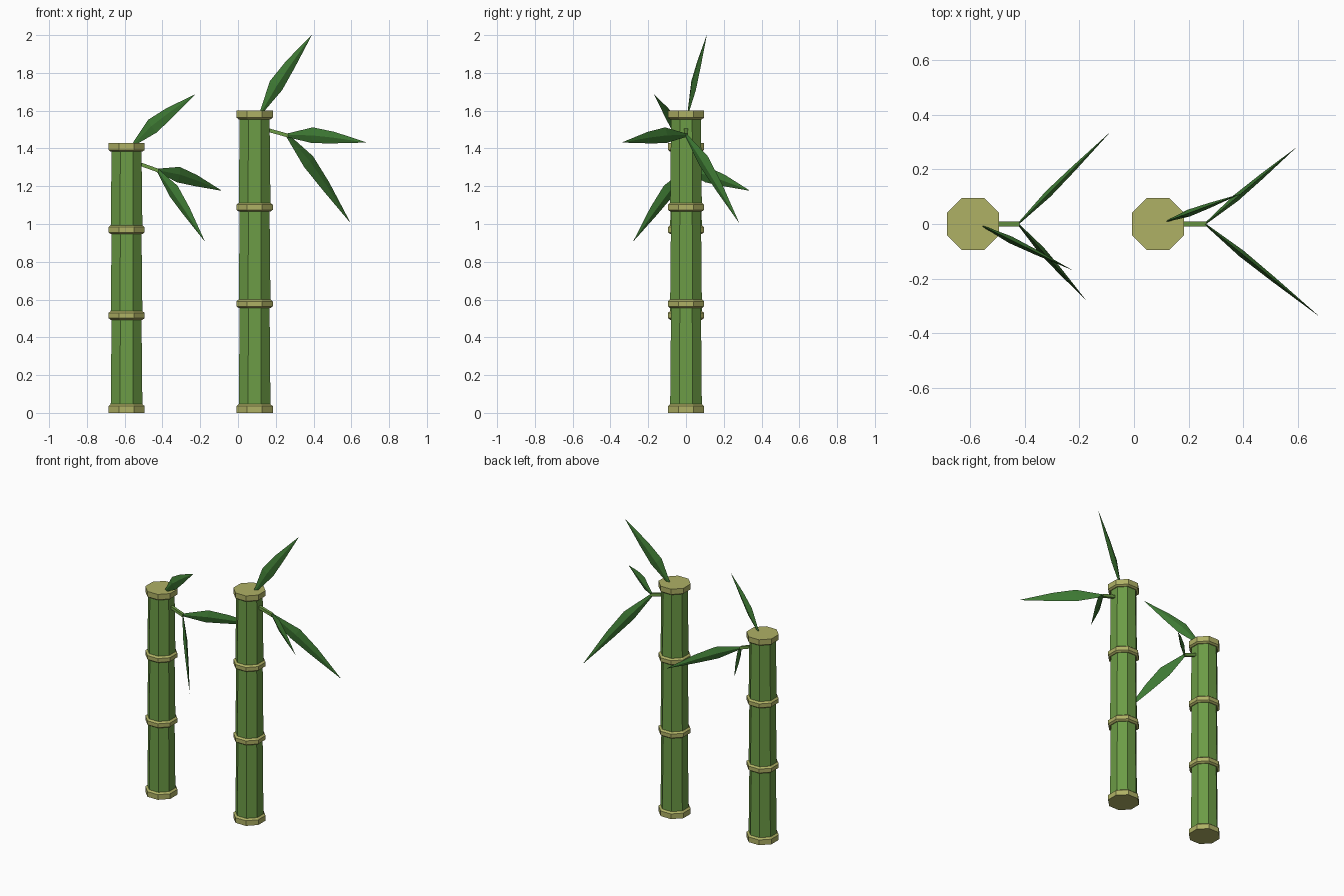
import bpy, bmesh, math
from mathutils import Vector

if "Cube" in bpy.data.objects:
    bpy.data.objects.remove(bpy.data.objects["Cube"])


def material(name, color):
    m = bpy.data.materials.new(name)
    m.diffuse_color = (*color, 1)
    m.use_nodes = True
    m.node_tree.nodes["Principled BSDF"].inputs["Base Color"].default_value = m.diffuse_color
    return m


GREEN = material("stalk_green", (0.15, 0.33, 0.06))
RING = material("ring_tan", (0.43, 0.44, 0.13))
LEAF = material("leaf_green", (0.05, 0.2, 0.035))


def build(name, rows, mat):
    """Skin a list of equal-length cross-sections and cap both ends."""
    bm = bmesh.new()
    loops = [[bm.verts.new(p) for p in row] for row in rows]
    n = len(loops[0])
    for a, b in zip(loops, loops[1:]):
        for i in range(n):
            j = (i + 1) % n
            bm.faces.new((a[i], a[j], b[j], b[i]))
    bm.faces.new(loops[0])
    bm.faces.new(loops[-1])
    bmesh.ops.remove_doubles(bm, verts=bm.verts, dist=1e-5)
    bmesh.ops.recalc_face_normals(bm, faces=bm.faces)
    me = bpy.data.meshes.new(name)
    bm.to_mesh(me)
    bm.free()
    me.materials.append(mat)
    ob = bpy.data.objects.new(name, me)
    bpy.context.collection.objects.link(ob)
    return ob


def octagon(x, z, apothem):
    r = apothem / math.cos(math.pi / 8)
    return [(x + r * math.cos(math.pi / 8 + i * math.pi / 4),
             r * math.sin(math.pi / 8 + i * math.pi / 4), z) for i in range(8)]


def leaf(name, base, tip, side=0.042, thick=0.013):
    """Flat pointed blade standing in a vertical plane, with a raised midrib."""
    base, tip = Vector(base), Vector(tip)
    d = (tip - base).normalized()
    across = d.cross(Vector((0, 0, 1))).normalized()
    up = across.cross(d)
    rows = []
    for t, w, lift in ((0, .22, 0), (.32, 1, .012), (.6, .72, .01), (1, .02, 0)):
        c = base.lerp(tip, t) + up * lift
        rows.append([c + up * side * w, c + across * thick * w,
                     c - up * side * w, c - across * thick * w])
    return build(name, rows, LEAF)


def twig(name, a, b, r=0.01):
    rows = []
    for x, z in (a, b):
        rows.append([(x, -r, z - r), (x, r, z - r), (x, r, z + r), (x, -r, z + r)])
    return build(name, rows, GREEN)


def stalk(name, x, rings):
    # Segments taper slightly towards the ring above
    for i, (lo, hi) in enumerate(zip(rings, rings[1:])):
        build(f"{name}_segment_{i}", [octagon(x, lo + .02, .084),
                                      octagon(x, hi + .02, .079)], GREEN)
    # Node rings with chamfered edges, flat on the ground and at the cut top
    for i, z in enumerate(rings):
        rows = [octagon(x, z + .009, .096), octagon(x, z + .036, .096)]
        rows.insert(0, octagon(x, z, .096 if i == 0 else .084))
        rows.append(octagon(x, z + .046, .096 if i == len(rings) - 1 else .084))
        build(f"{name}_ring_{i}", rows, RING)


# Tall stalk
stalk("tall_stalk", 0.088, (0, .555, 1.066, 1.554))
twig("tall_twig", (.14, 1.503), (.265, 1.468))
leaf("tall_top_leaf", (.125, .012, 1.595), (.39, .11, 2.0))
leaf("tall_front_leaf", (.26, 0, 1.47), (.677, -.337, 1.432))
leaf("tall_back_leaf", (.26, 0, 1.47), (.594, .28, 1.008))

# Short stalk
stalk("short_stalk", -0.59, (0, .493, .947, 1.383))
twig("short_twig", (-.54, 1.325), (-.42, 1.282))
leaf("short_top_leaf", (-.55, -.01, 1.425), (-.228, -.168, 1.685))
leaf("short_back_leaf", (-.425, 0, 1.284), (-.088, .336, 1.177))
leaf("short_front_leaf", (-.425, 0, 1.284), (-.177, -.278, .91))
